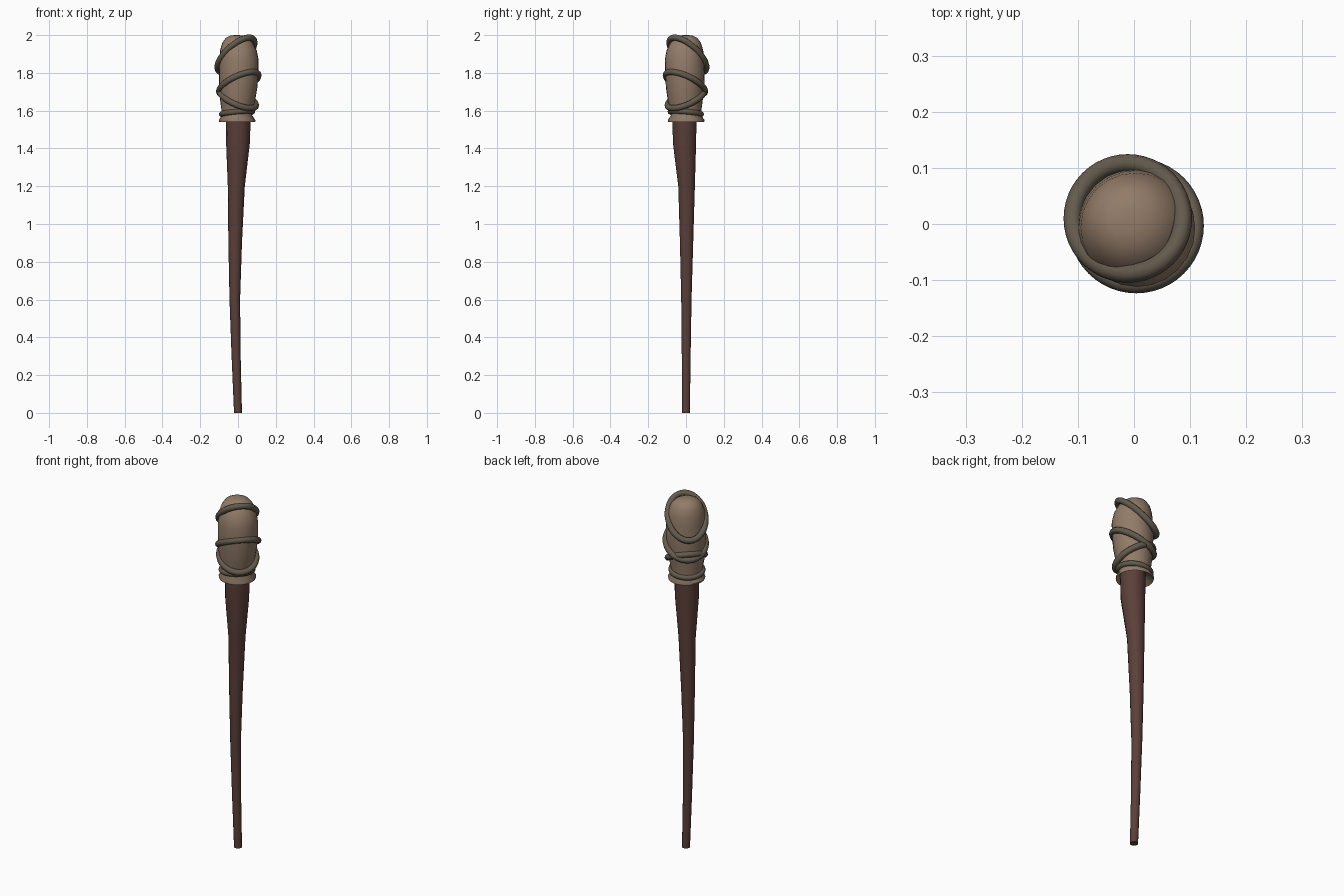
import bpy, bmesh, math
from mathutils import Vector

if "Cube" in bpy.data.objects:
    bpy.data.objects.remove(bpy.data.objects["Cube"])


def material(name, rgb):
    m = bpy.data.materials.new(name)
    m.diffuse_color = (*rgb, 1)
    m.use_nodes = True
    m.node_tree.nodes["Principled BSDF"].inputs["Base Color"].default_value = m.diffuse_color
    return m


def skin(name, rings, mat, cap_start=True, cap_end=True, closed=False, angle=40):
    """Bridge a list of equal-sized point rings into one smooth object."""
    bm = bmesh.new()
    loops = [[bm.verts.new(p) for p in ring] for ring in rings]
    n = len(loops[0])
    pairs = list(zip(loops, loops[1:]))
    if closed:
        pairs.append((loops[-1], loops[0]))
    for a, b in pairs:
        for i in range(n):
            j = (i + 1) % n
            bm.faces.new((a[i], a[j], b[j], b[i]))
    if not closed and cap_start:
        bm.faces.new(loops[0][::-1])
    if not closed and cap_end:
        bm.faces.new(loops[-1])
    bmesh.ops.recalc_face_normals(bm, faces=bm.faces)
    mesh = bpy.data.meshes.new(name)
    bm.to_mesh(mesh)
    bm.free()
    obj = bpy.data.objects.new(name, mesh)
    bpy.context.collection.objects.link(obj)
    mesh.materials.append(mat)
    bpy.ops.object.select_all(action='DESELECT')
    obj.select_set(True)
    bpy.context.view_layer.objects.active = obj
    bpy.ops.object.shade_smooth_by_angle(angle=math.radians(angle))
    return obj


def stacked(sections, sides):
    """Horizontal circles from (z, radius, centre x, centre y)."""
    turn = [2 * math.pi * i / sides for i in range(sides)]
    return [[(cx + r * math.cos(t), cy + r * math.sin(t), z) for t in turn]
            for z, r, cx, cy in sections]


def rope_ring(name, z, lean, radius, cx, cy, thick):
    """Closed rope loop; positive lean raises its front-right side."""
    def path(t):
        return Vector((cx + radius * math.cos(t), cy + radius * math.sin(t),
                       z + lean * math.cos(t + math.pi / 4)))
    rings = []
    for i in range(48):
        t = 2 * math.pi * i / 48
        p = path(t)
        tangent = (path(t + 0.01) - path(t - 0.01)).normalized()
        side = tangent.cross(Vector((0, 0, 1))).normalized()
        up = side.cross(tangent)
        rings.append([p + thick * (side * math.cos(a) + up * math.sin(a))
                      for a in (2 * math.pi * k / 10 for k in range(10))])
    return skin(name, rings, rope, closed=True, angle=60)


wood = material("dark_wood", (0.105, 0.05, 0.042))
cloth = material("cloth", (0.29, 0.20, 0.14))
rope = material("rope", (0.125, 0.103, 0.075))

# Slightly crooked tapering handle
skin("handle", stacked([
    (0.0, 0.021, 0, 0), (0.3, 0.024, -0.010, 0.001), (0.6, 0.028, -0.017, 0.002),
    (0.9, 0.036, -0.015, 0.003), (1.2, 0.045, -0.009, 0.003),
    (1.43, 0.063, 0, -0.008), (1.60, 0.066, 0.002, -0.008)], 14), wood)

# Cloth-wrapped head with flared hem at the bottom
skin("cloth_head", stacked([
    (1.57, 0.060, 0, -0.004), (1.54, 0.095, -0.004, 0.001), (1.55, 0.097, -0.005, 0.001),
    (1.575, 0.080, -0.005, 0), (1.60, 0.083, -0.004, -0.002), (1.65, 0.092, -0.002, -0.004),
    (1.72, 0.101, 0.001, -0.005), (1.80, 0.105, 0.004, -0.006), (1.87, 0.104, 0.005, -0.008),
    (1.92, 0.097, 0.002, -0.006), (1.96, 0.081, -0.002, -0.002),
    (1.985, 0.060, -0.005, 0), (1.997, 0.035, -0.006, 0), (2.0, 0.012, -0.006, 0)], 24),
    cloth, cap_start=False, angle=50)

# Rope bindings
for name, *spec in (
        ("rope_top", 1.895, 0.092, 0.098, -0.011, 0.010, 0.0165),
        ("rope_upper", 1.745, 0.060, 0.104, 0.004, -0.003, 0.0165),
        ("rope_lower", 1.665, -0.052, 0.096, -0.001, -0.001, 0.0165),
        ("rope_base", 1.588, 0.010, 0.082, -0.005, -0.001, 0.0145)):
    rope_ring(name, *spec)
